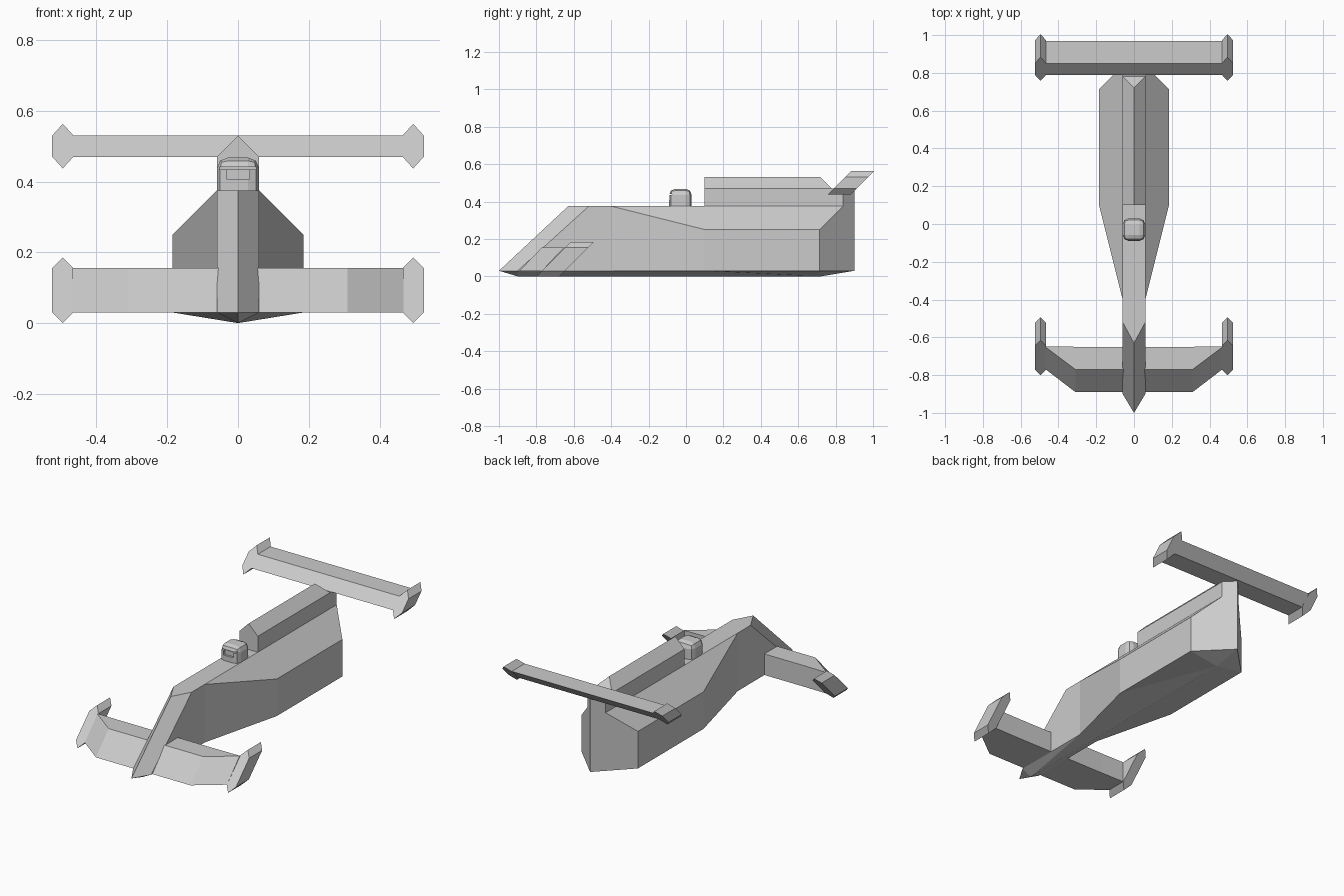
import bpy, bmesh
from mathutils import Matrix

if "Cube" in bpy.data.objects:
    bpy.data.objects.remove(bpy.data.objects["Cube"])


def make(name, verts, faces, mirror=True):
    """Mesh from points and faces, mirrored across x = 0 if wanted."""
    bm = bmesh.new()
    vs = [bm.verts.new(v) for v in verts]
    for f in faces:
        bm.faces.new([vs[i] for i in f])
    bmesh.ops.recalc_face_normals(bm, faces=bm.faces)
    me = bpy.data.meshes.new(name)
    bm.to_mesh(me)
    bm.free()
    ob = bpy.data.objects.new(name, me)
    bpy.context.collection.objects.link(ob)
    if mirror:
        m = ob.modifiers.new("Mirror", "MIRROR")
        m.use_clip = True
    return ob


def loft(name, sections, caps=True, mirror=True):
    """Loft along x through (x, [(y, z), ...]) sections."""
    n = len(sections[0][1])
    verts = [(x, y, z) for x, sec in sections for y, z in sec]
    faces = [(s * n + i, s * n + (i + 1) % n, (s + 1) * n + (i + 1) % n, (s + 1) * n + i)
             for s in range(len(sections) - 1) for i in range(n)]
    faces.append(range((len(sections) - 1) * n, len(verts)))
    if caps:
        faces.append(range(n))
    return make(name, verts, faces, mirror)


def slant(y, z0, z1, length):
    """Parallelogram profile leaning back at 45 degrees."""
    d = z1 - z0
    return [(y, z0), (y + d, z1), (y + d + length, z1), (y + length, z0)]


# Hull: wedge nose, flared sides, shallow keel, pointed tail
make("hull",
     [(0, -1, .03), (0, -.63, .375), (.06, -.9, .03), (.06, -.52, .375),
      (.06, -.4, .03), (.06, -.4, .375), (.185, .1, .03), (.185, .1, .25),
      (.185, .715, .03), (.185, .715, .25), (.06, .84, .375), (0, .9, .375),
      (0, .9, .03), (0, -.9, 0), (0, .72, 0)],
     [(0, 2, 3, 1), (2, 4, 5, 3), (4, 6, 7, 5), (6, 8, 9, 7), (5, 7, 9, 10),
      (8, 12, 11, 10, 9), (1, 3, 5, 10, 11), (0, 2, 13), (2, 4, 13),
      (4, 6, 14, 13), (6, 8, 14), (8, 12, 14)])

# Engine cover: ridged box behind the pilot
make("engine_cover",
     [(0, .1, .375), (.06, .1, .375), (.06, .1, .47), (0, .1, .53),
      (0, .72, .53), (.06, .78, .47), (0, .78, .47), (.06, .84, .47),
      (0, .9, .47), (.06, .84, .375), (0, .9, .375)],
     [(0, 1, 2, 3), (2, 5, 4, 3), (4, 5, 6), (6, 5, 7, 8),
      (1, 9, 7, 5, 2), (9, 10, 8, 7), (0, 1, 9, 10)])

# Wings
loft("rear_wing", [(0, slant(.79, .47, .53, .12)), (.465, slant(.79, .47, .53, .12))], caps=False)
root = [(-.89, .03), (-.77, .155), (-.65, .155), (-.65, .03)]
tip = [(-.77, .03), (-.652, .155), (-.648, .155), (-.648, .03)]
loft("front_wing", [(0, root), (.31, root), (.467, tip)], caps=False)

# Diamond-edged end plates on both wings
for name, y, z0, z1, grow in (("rear_end_plate", .79, .47, .53, .033),
                              ("front_end_plate", -.77, .03, .155, .03)):
    side = slant(y, z0, z1, .122)
    mid = slant(y - grow, z0 - grow, z1 + grow, .122)
    loft(name, [(.465, side), (.495, mid), (.525, side)])

# Pilot helmet: rounded block
bm = bmesh.new()
bmesh.ops.create_cube(bm, size=1, matrix=Matrix.Translation((0, -.03, .42))
                      @ Matrix.Diagonal((.12, .12, .096, 1)))
edges = [e for e in bm.edges if max(v.co.z for v in e.verts) > .42]
bmesh.ops.bevel(bm, geom=edges, offset=.032, segments=2, profile=.5, affect='EDGES')
me = bpy.data.meshes.new("helmet")
bm.to_mesh(me)
bm.free()
helmet = bpy.data.objects.new("helmet", me)
bpy.context.collection.objects.link(helmet)

# Visor openings cut into the front of the helmet
for name, w, z0, z1, depth in (("visor_slit_cutter", .052, .434, .441, .018),
                               ("visor_cutter", .032, .407, .436, .012)):
    y0, y1 = -.12, -.09 + depth
    cut = loft(name, [(-w, [(y0, z0), (y0, z1), (y1, z1), (y1, z0)]),
                      (w, [(y0, z0), (y0, z1), (y1, z1), (y1, z0)])], mirror=False)
    cut.hide_render = True
    cut.display_type = 'WIRE'
    b = helmet.modifiers.new(name, "BOOLEAN")
    b.operation = 'DIFFERENCE'
    b.object = cut
    b.solver = 'EXACT'
